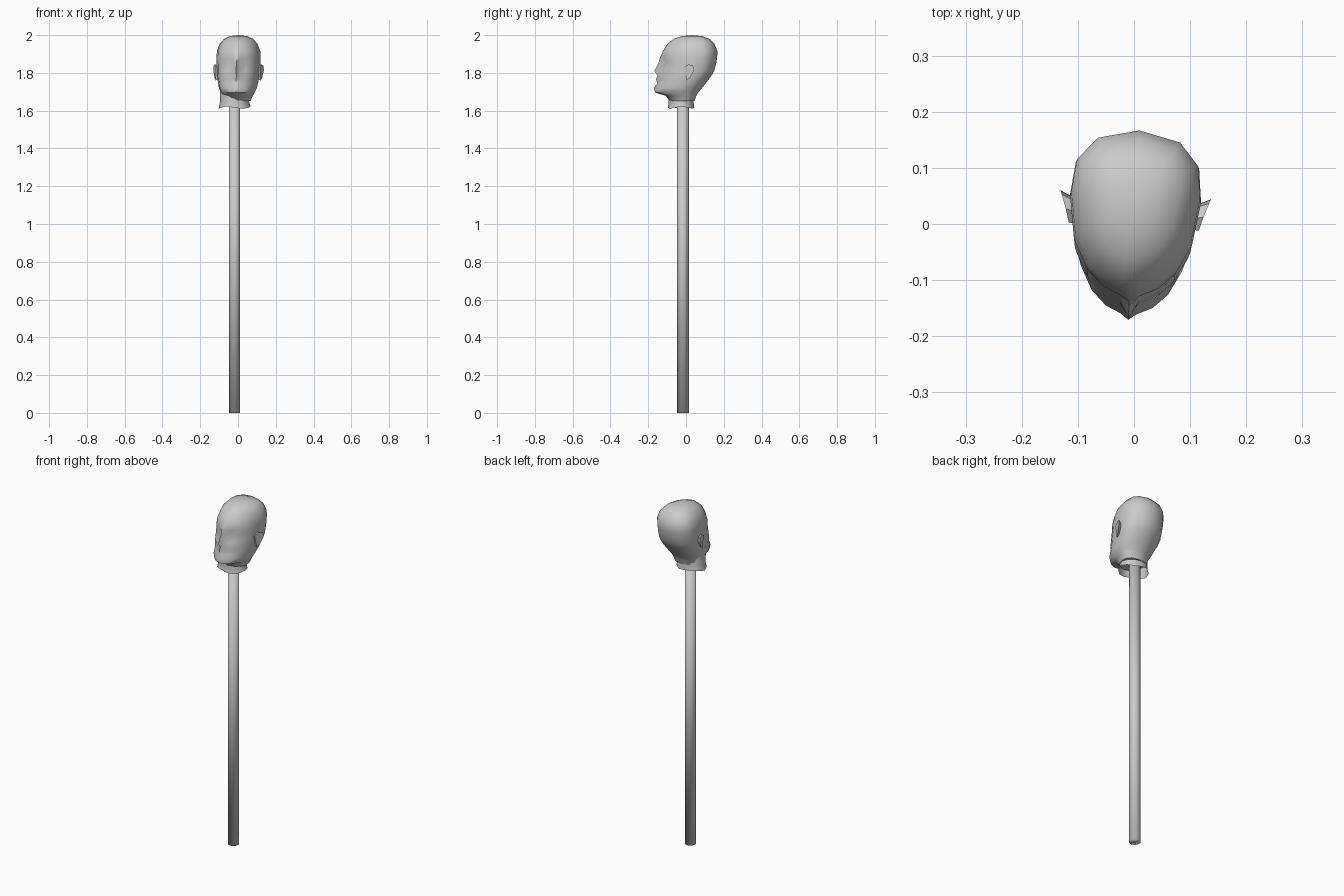
import bpy, bmesh, math
from mathutils import Vector

cube = bpy.data.objects.get("Cube")
if cube:
    bpy.data.objects.remove(cube, do_unlink=True)

grey = bpy.data.materials.new("plain grey")
grey.use_nodes = True
grey.diffuse_color = (0.6, 0.6, 0.6, 1)
grey.node_tree.nodes["Principled BSDF"].inputs["Base Color"].default_value = (0.6, 0.6, 0.6, 1)


def finish(bm, name, angle=None):
    bmesh.ops.recalc_face_normals(bm, faces=bm.faces)
    mesh = bpy.data.meshes.new(name)
    bm.to_mesh(mesh)
    bm.free()
    mesh.materials.append(grey)
    obj = bpy.data.objects.new(name, mesh)
    bpy.context.collection.objects.link(obj)
    bpy.ops.object.select_all(action="DESELECT")
    obj.select_set(True)
    bpy.context.view_layer.objects.active = obj
    if angle:
        bpy.ops.object.shade_smooth_by_angle(angle=math.radians(angle))
    else:
        bpy.ops.object.shade_smooth()
    return obj


def loft(bm, rings, cap_ends=(True, True)):
    loops = [[bm.verts.new(p) for p in ring] for ring in rings]
    n = len(loops[0])
    for a, b in zip(loops, loops[1:]):
        for i in range(n):
            j = (i + 1) % n
            bm.faces.new((a[i], a[j], b[j], b[i]))
    for loop, cap in zip((loops[0], loops[-1]), cap_ends):
        if cap:
            bm.faces.new(loop)


# Half outline of a head slice: depth fraction from the face, width fraction
OUTLINE = [(0, 0), (.02, .15), (.07, .42), (.17, .68), (.34, .9), (.6, 1), (.8, .94), (.94, .64), (1, 0)]
# Head slices: height, face, back, half width, centre push (nose, lips), eye hollow
SLICES = [
    (1.65, -.085, .045, .066, 0, 0),
    (1.68, -.11, .055, .08, 0, 0),
    (1.695, -.162, .065, .09, 0, 0),
    (1.72, -.165, .085, .1, .006, 0),
    (1.745, -.15, .105, .106, 0, 0),
    (1.765, -.148, .12, .11, .012, 0),
    (1.785, -.146, .135, .113, .004, 0),
    (1.81, -.142, .15, .115, .026, 0),
    (1.85, -.135, .16, .116, .012, .015),
    (1.88, -.134, .165, .117, .004, 0),
    (1.915, -.122, .167, .115, 0, 0),
    (1.955, -.098, .15, .1, 0, 0),
    (1.98, -.065, .125, .077, 0, 0),
    (1.995, -.02, .085, .045, 0, 0),
]


def head_ring(z, face, back, width, push, hollow):
    right = []
    for i, (t, w) in enumerate(OUTLINE):
        y = face + t * (back - face)
        if i == 0:
            y -= push
        if i in (1, 2):
            y += hollow
        right.append((w * width, y, z))
    left = [(-x, y, z) for x, y, z in right[-2:0:-1]]
    return right + left


bm = bmesh.new()
loft(bm, [head_ring(*s) for s in SLICES], (True, False))
# Rounded crown
rim = [e for e in bm.edges if e.is_boundary]
top = bm.verts.new((0, .03, 2.0))
for e in rim:
    bm.faces.new((*e.verts, top))
head = finish(bm, "head", 50)
head.rotation_euler.z = -.06

# Ears: thin shells that lean out towards the back
EAR = [(-.005, 1.83), (.02, 1.845), (.045, 1.84), (.052, 1.815), (.03, 1.775), (.01, 1.76)]
for side, name in ((1, "left_ear"), (-1, "right_ear")):
    bm = bmesh.new()
    outer = [(side * (.116 + .35 * max(y, 0)), y, z) for y, z in EAR]
    inner = [(side * .1, y * .7, 1.805 + (z - 1.805) * .8) for y, z in EAR]
    loft(bm, [inner, outer])
    ear = finish(bm, name, 40)
    ear.rotation_euler.z = -.06

# Neck: open sleeve with a slightly flared, uneven hem
bm = bmesh.new()
rings = []
for z, rx, ry, wave in ((1.61, .085, .07, .006), (1.645, .077, .066, 0), (1.7, .078, .07, 0)):
    ring = []
    for k in range(12):
        a = math.tau * k / 12
        ring.append((-.018 + rx * math.cos(a), -.026 + ry * math.sin(a), z + wave * (1 + math.cos(3 * a))))
    rings.append(ring)
loft(bm, rings, (False, False))
finish(bm, "neck", 60)

# Pole: smooth shaded all over, ends included
bm = bmesh.new()
bmesh.ops.create_cone(bm, cap_ends=True, segments=10, radius1=.031, radius2=.031, depth=1.66)
bmesh.ops.translate(bm, verts=bm.verts, vec=Vector((-.018, -.016, .83)))
finish(bm, "pole")
